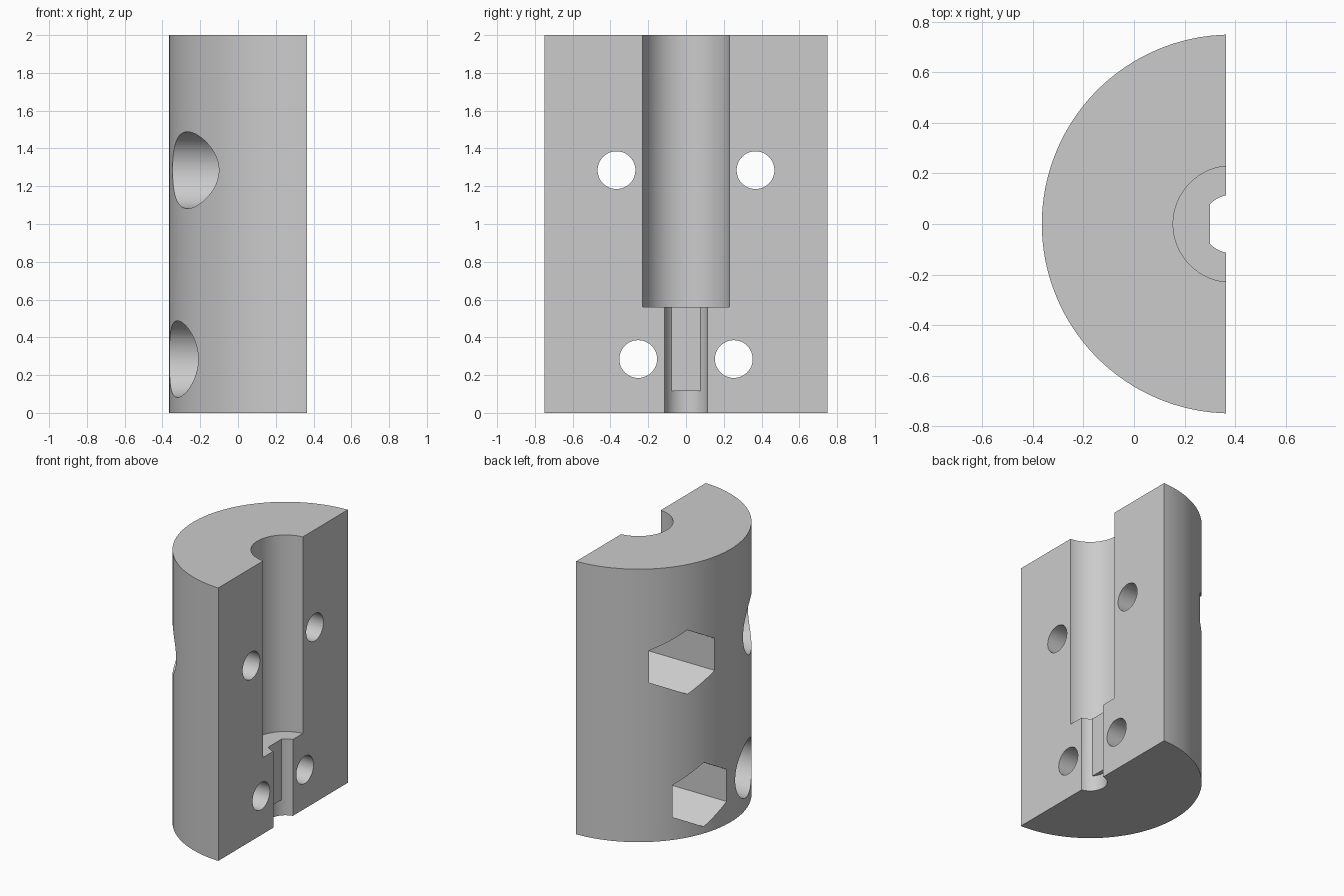
import bpy, bmesh
from math import pi, cos, sin, radians
from mathutils import Matrix

cube = bpy.data.objects.get("Cube")
if cube:
    bpy.data.objects.remove(cube, do_unlink=True)

AXIS = 0.385      # x of the bore axis, just outside the flat face
FACE = 0.365      # x of the flat face
SEAT = 0.20       # x of the fastener pocket floors

grey = bpy.data.materials.new("plain grey")
grey.use_nodes = True
colour = (0.6, 0.6, 0.6, 1)
grey.diffuse_color = colour
grey.node_tree.nodes["Principled BSDF"].inputs["Base Color"].default_value = colour


def circle(r, n, cx=0.0, cy=0.0, start=0.0):
    return [(cx + r * cos(start + 2 * pi * i / n),
             cy + r * sin(start + 2 * pi * i / n)) for i in range(n)]


def prism(name, profile, low, high, along_x=False):
    """Extrude a profile along z, or a (y, z) profile along x."""
    bm = bmesh.new()
    base = bm.faces.new([bm.verts.new((u, v, low)) for u, v in profile])
    grown = bmesh.ops.extrude_face_region(bm, geom=[base])["geom"]
    bmesh.ops.translate(bm, vec=(0, 0, high - low),
                        verts=[g for g in grown if isinstance(g, bmesh.types.BMVert)])
    if along_x:
        turn = Matrix(((0, 0, 1), (1, 0, 0), (0, 1, 0))).to_4x4()
        bmesh.ops.transform(bm, matrix=turn, verts=bm.verts)
    bmesh.ops.recalc_face_normals(bm, faces=bm.faces)
    mesh = bpy.data.meshes.new(name)
    bm.to_mesh(mesh)
    bm.free()
    mesh.materials.append(grey)
    obj = bpy.data.objects.new(name, mesh)
    bpy.context.collection.objects.link(obj)
    return obj


def clipped(r, n, low, high):
    """Circle about the bore axis, cut straight at x = low and x = high."""
    edges = [(x, s * (r * r - (x - AXIS) ** 2) ** 0.5)
             for x in (low, high) if abs(x - AXIS) < r for s in (1, -1)]
    pts = [p for p in circle(r, n, AXIS) if low + 0.001 < p[0] < high - 0.001] + edges
    mid = (max(low, AXIS - r) + min(high, AXIS + r)) / 2
    from math import atan2
    return sorted(pts, key=lambda p: atan2(p[1], p[0] - mid))


# half-round body
body = prism("half_round_body", clipped(0.75, 192, -1, FACE), 0, 2)

# stepped bore: wide top, keyed middle with a flat, round outlet
cutters = [
    prism("wide_bore_cutter", circle(0.23, 96, AXIS), 0.56, 2.2),
    prism("keyed_bore_cutter", clipped(0.115, 64, 0.30, 1), 0.05, 0.7),
    prism("outlet_cutter", circle(0.115, 64, AXIS), -0.2, 0.115),
]

# screw holes, round head pockets at the front, hexagonal nut pockets at the back
for level, y, z in (("upper", 0.368, 1.285), ("lower", 0.253, 0.285)):
    for side in (-1, 1):
        cutters.append(prism(level + "_hole_cutter", circle(0.1, 48, side * y, z), 0.1, 0.6, True))
    cutters.append(prism(level + "_head_cutter", circle(0.203, 64, -y, z), -1, SEAT, True))
    cutters.append(prism(level + "_nut_cutter", circle(0.235, 6, y, z, radians(90)), -1, SEAT, True))

bpy.context.view_layer.objects.active = body
for cutter in cutters:
    cutter.hide_render = True
    mod = body.modifiers.new("cut", 'BOOLEAN')
    mod.operation = 'DIFFERENCE'
    mod.solver = 'EXACT'
    mod.object = cutter
    bpy.ops.object.modifier_apply(modifier=mod.name)
    bpy.data.objects.remove(cutter, do_unlink=True)

bpy.ops.object.select_all(action='DESELECT')
body.select_set(True)
bpy.ops.object.shade_smooth_by_angle(angle=radians(25))
